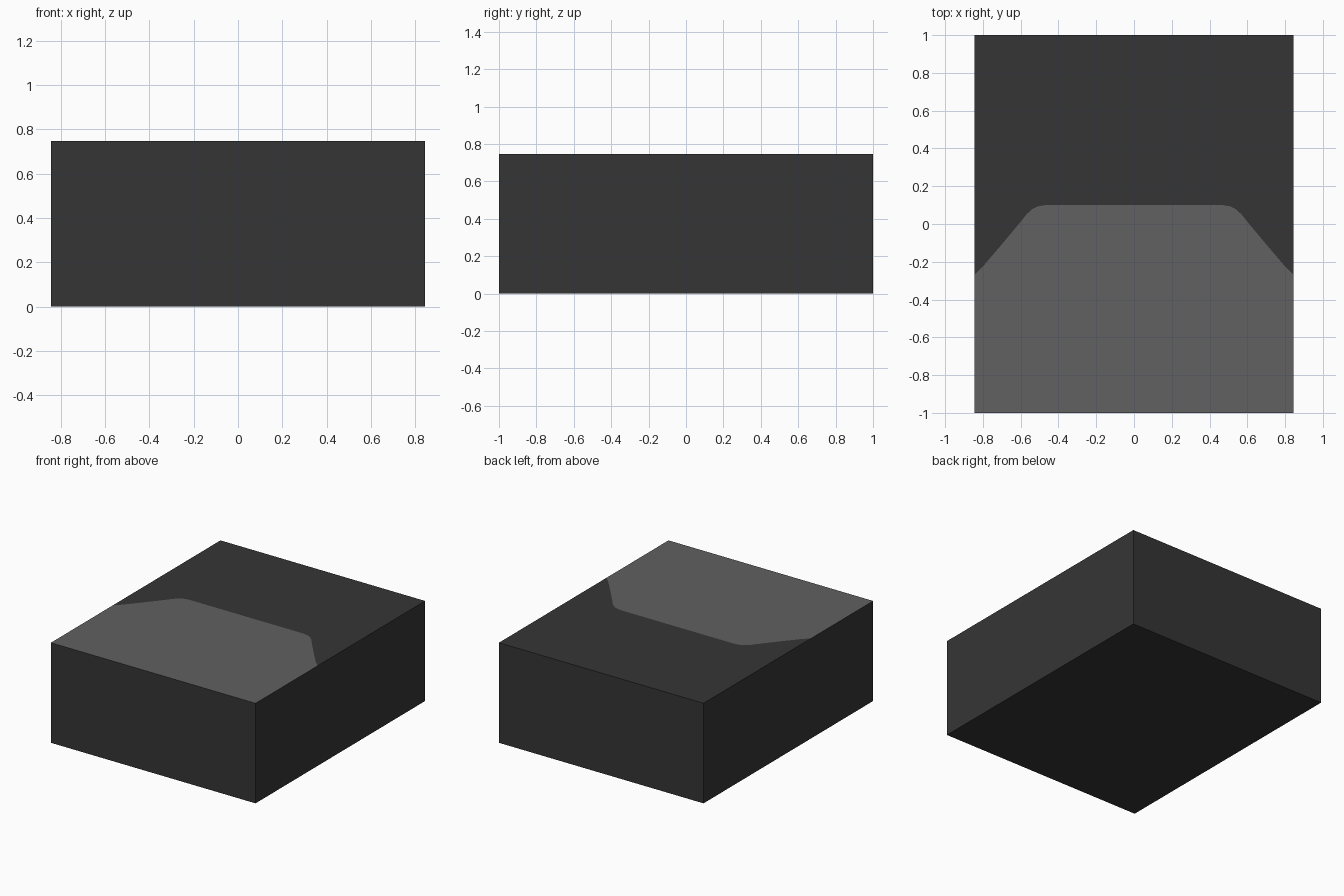
import bpy, bmesh

if "Cube" in bpy.data.objects:
    bpy.data.objects.remove(bpy.data.objects["Cube"])

W, D, H = 0.845, 1.0, 0.747  # half width, half depth, height


def material(name, value):
    m = bpy.data.materials.new(name)
    m.diffuse_color = (value, value, value, 1)
    m.use_nodes = True
    m.node_tree.nodes["Principled BSDF"].inputs["Base Color"].default_value = m.diffuse_color
    return m


# Border between the light front panel and the dark rear, left to right
half = [(0.47, 0.10), (0.51, 0.093), (0.54, 0.078), (0.57, 0.05),
        (0.60, 0.012), (0.70, -0.108), (0.80, -0.225), (W, -0.268)]
border = [(-x, y) for x, y in reversed(half)] + half

bm = bmesh.new()
top = [bm.verts.new((x, y, H)) for x, y in border]
ft_l, ft_r, bk_r, bk_l = [bm.verts.new((x, y, H)) for x, y in
                          ((-W, -D), (W, -D), (W, D), (-W, D))]
b_fl, b_fr, b_br, b_bl = [bm.verts.new((x, y, 0)) for x, y in
                          ((-W, -D), (W, -D), (W, D), (-W, D))]

# Top: light front panel and dark rear panel
light = bm.faces.new([ft_l, ft_r] + top[::-1])
bm.faces.new(top + [bk_r, bk_l])
# Sides and bottom
bm.faces.new((b_fl, b_fr, ft_r, ft_l))
bm.faces.new((b_br, b_bl, bk_l, bk_r))
bm.faces.new((b_fr, b_br, bk_r, top[-1], ft_r))
bm.faces.new((b_bl, b_fl, ft_l, top[0], bk_l))
bm.faces.new((b_bl, b_br, b_fr, b_fl))
light.material_index = 1
bmesh.ops.recalc_face_normals(bm, faces=bm.faces)

mesh = bpy.data.meshes.new("box_body")
bm.to_mesh(mesh)
bm.free()
mesh.materials.append(material("dark grey", 0.036))
mesh.materials.append(material("mid grey", 0.119))
bpy.context.collection.objects.link(bpy.data.objects.new("box_body", mesh))
